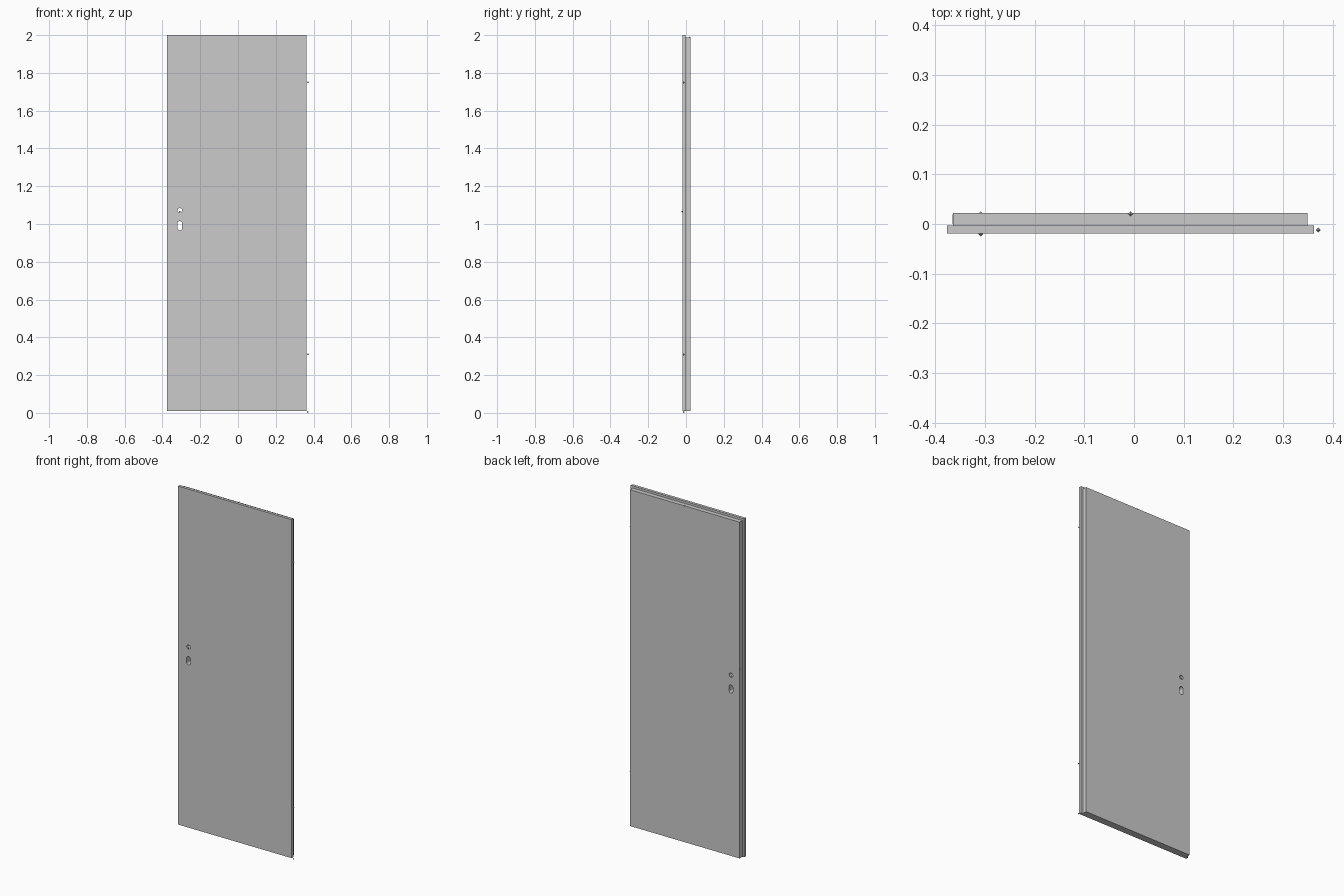
import bpy, bmesh, math

if "Cube" in bpy.data.objects:
    bpy.data.objects.remove(bpy.data.objects["Cube"])

BOTTOM = 0.01
HOLE_X = -0.308


def new_object(name, bm):
    bmesh.ops.recalc_face_normals(bm, faces=bm.faces)
    mesh = bpy.data.meshes.new(name)
    bm.to_mesh(mesh)
    bm.free()
    obj = bpy.data.objects.new(name, mesh)
    bpy.context.collection.objects.link(obj)
    return obj


def slot_cutter(name, z, half_straight, radius, segments=8):
    """Prism along y; circular when half_straight is zero."""
    bm = bmesh.new()
    outline = []
    for i in range(segments * 2):
        a = math.pi * (i + 0.5) / segments
        s = half_straight if i < segments else -half_straight
        outline.append((HOLE_X + radius * math.cos(a), z + radius * math.sin(a) + s))
    front = [bm.verts.new((x, -0.1, h)) for x, h in outline]
    face = bm.faces.new(front)
    ext = bmesh.ops.extrude_face_region(bm, geom=[face])
    moved = [g for g in ext["geom"] if isinstance(g, bmesh.types.BMVert)]
    bmesh.ops.translate(bm, verts=moved, vec=(0, 0.2, 0))
    return new_object(name, bm)


def box(name, lo, hi):
    bm = bmesh.new()
    bmesh.ops.create_cube(bm, size=1)
    for v in bm.verts:
        v.co = [(a + b) / 2 + c * (b - a) for a, b, c in zip(lo, hi, v.co)]
    return new_object(name, bm)


# Rebated leaf: rectangular loops (y, left, right, top) from front to back
loops = [(-0.0195, -0.376, 0.362, 2.0), (-0.003, -0.376, 0.362, 2.0),
         (-0.003, -0.364, 0.349, 1.987), (0.0225, -0.364, 0.349, 1.987)]
bm = bmesh.new()
rings = [[bm.verts.new(p) for p in ((l, y, BOTTOM), (r, y, BOTTOM), (r, y, t), (l, y, t))]
         for y, l, r, t in loops]
for a, b in zip(rings, rings[1:]):
    # the bottom side is closed by one flush face
    for i in (1, 2, 3):
        j = (i + 1) % 4
        bm.faces.new((a[i], a[j], b[j], b[i]))
bm.faces.new(rings[0])
bm.faces.new(rings[-1])
bm.faces.new([r[0] for r in rings] + [r[1] for r in reversed(rings)])
leaf = new_object("door_leaf", bm)

# Handle hole and keyhole slot, cut right through
for cutter in (slot_cutter("handle_hole_cutter", 1.072, 0.0, 0.0125),
               slot_cutter("keyhole_cutter", 0.991, 0.012, 0.0125)):
    mod = leaf.modifiers.new(cutter.name, 'BOOLEAN')
    mod.operation = 'DIFFERENCE'
    mod.solver = 'EXACT'
    mod.object = cutter
    bpy.context.view_layer.objects.active = leaf
    bpy.ops.object.modifier_apply(modifier=mod.name)
    bpy.data.objects.remove(cutter)

# Lock face plate on the closing edge
box("lock_face_plate", (-0.365, 0.0, 0.92), (-0.3635, 0.019, 1.12))

# Tiny octahedral fitting points for hinges, handles and closer
points = {"hinge_point_upper": (0.370, -0.012, 1.75),
          "hinge_point_lower": (0.370, -0.012, 0.31),
          "pivot_point": (0.370, -0.012, 0.005),
          "handle_point_front": (HOLE_X, -0.0200, 1.065),
          "handle_point_back": (HOLE_X, 0.0200, 1.065),
          "closer_point": (-0.007, 0.0205, 1.987)}
for name, pos in points.items():
    bm = bmesh.new()
    top, low = (bm.verts.new((0, 0, s * 0.005)) for s in (1, -1))
    mid = [bm.verts.new((x * 0.005, y * 0.005, 0)) for x, y in ((1, 0), (0, 1), (-1, 0), (0, -1))]
    for i in range(4):
        bm.faces.new((mid[i], mid[(i + 1) % 4], top))
        bm.faces.new((mid[(i + 1) % 4], mid[i], low))
    new_object(name, bm).location = pos
